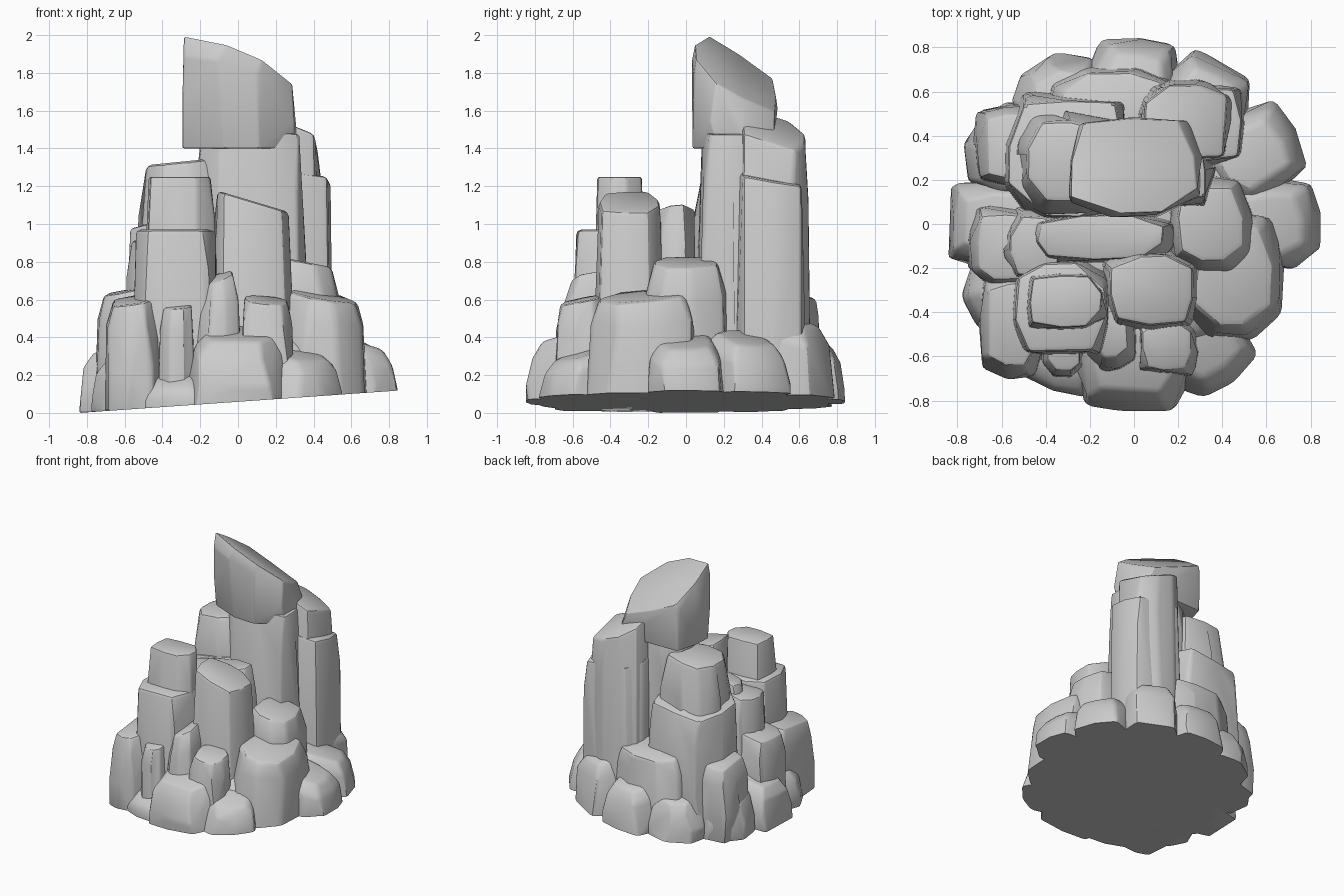
import bpy, bmesh, math, random
from mathutils import Matrix, Vector

random.seed(7)

default_cube = bpy.data.objects.get("Cube")
if default_cube:
    bpy.data.objects.remove(default_cube)

# Single stone colour
GREY = (.6, .6, .6, 1)
stone = bpy.data.materials.new("grey_stone")
stone.use_nodes = True
stone.diffuse_color = GREY
stone.node_tree.nodes["Principled BSDF"].inputs["Base Color"].default_value = GREY

# The ground rises slightly towards the left side of the pile
GROUND_POINT = Vector((-.84, 0, 0))
GROUND_NORMAL = Vector((-.07, 0, 1)).normalized()


def chisel(name, points, bevel):
    """Convex stone with softened edges, trimmed flat at the ground."""
    bm = bmesh.new()
    for point in points:
        bm.verts.new(point)
    hull = bmesh.ops.convex_hull(bm, input=bm.verts[:])
    leftover = {item for item in hull["geom_interior"] + hull["geom_unused"]
                if isinstance(item, bmesh.types.BMVert)}
    bmesh.ops.delete(bm, geom=list(leftover), context="VERTS")
    bmesh.ops.dissolve_limit(bm, angle_limit=math.radians(9),
                             verts=bm.verts[:], edges=bm.edges[:])
    sharp = [edge for edge in bm.edges if edge.calc_face_angle(0) > math.radians(20)]
    bmesh.ops.bevel(bm, geom=sharp, offset=bevel, segments=2, profile=.5,
                    affect="EDGES", clamp_overlap=True)
    bmesh.ops.bisect_plane(bm, geom=bm.verts[:] + bm.edges[:] + bm.faces[:],
                           plane_co=GROUND_POINT, plane_no=GROUND_NORMAL,
                           clear_inner=True)
    rim = [edge for edge in bm.edges if edge.is_boundary]
    if rim:
        bmesh.ops.holes_fill(bm, edges=rim, sides=0)
    bmesh.ops.recalc_face_normals(bm, faces=bm.faces[:])
    mesh = bpy.data.meshes.new(name)
    bm.to_mesh(mesh)
    bm.free()
    mesh.materials.append(stone)
    rock = bpy.data.objects.new(name, mesh)
    bpy.context.collection.objects.link(rock)
    bpy.ops.object.select_all(action="DESELECT")
    rock.select_set(True)
    bpy.context.view_layer.objects.active = rock
    bpy.ops.object.shade_smooth_by_angle(angle=math.radians(28))


def block(name, at, size, top, bottom=0, slope=None, taper=.75, turn=0, sides=9):
    """Tapering block with a rounded, uneven outline and a tilted top."""
    centre = Vector(at)
    if slope is None:
        slope = -.2 * centre.normalized()  # tops fall away from the middle
    tilt = Vector(slope)
    rotation = Matrix.Rotation(turn, 2)
    start = random.random()
    shoulder = (taper + 2) / 3
    points = []
    for level, width in ((0, 1), (.4, 1), (.8, shoulder), (1, taper)):
        for side in range(sides):
            angle = math.tau * (side + start) / sides + random.uniform(-.1, .1)
            across, along = math.cos(angle), math.sin(angle)
            # Superellipse outline, between a circle and a square
            reach = width / math.hypot(across ** 2, along ** 2) ** .6
            reach *= random.uniform(.95, 1.03) / 2
            offset = rotation @ Vector((across * size[0], along * size[1])) * reach
            height = bottom + (top - bottom + tilt.dot(offset)) * level
            points.append((*(centre + offset), height))
    chisel(name, points, bevel=min(size) * .06)


# Leaning pinnacle crowning the tall column
block("pinnacle", at=(0, .26), size=(.6, .45), bottom=1.4, top=1.8,
      slope=(-.4, -.6), taper=.95)

# Tall columns, with a smaller stone capping each stack
block("main_column", at=(.07, .25), size=(.6, .4), top=1.5, slope=(-.1, 0), taper=.85)
block("back_column", at=(.26, .45), size=(.5, .4), top=1.25, taper=.9)
block("back_column_cap", at=(.24, .46), size=(.45, .4), top=1.5,
      slope=(-.4, -.3), taper=.85)
block("left_stack", at=(-.3, .3), size=(.6, .6), top=1, taper=.9)
block("left_stack_cap", at=(-.3, .28), size=(.5, .5), top=1.33, slope=(.1, 0))

# Short columns in front and the ridge behind them
block("front_pillar", at=(.08, -.3), size=(.47, .4), top=1.12,
      slope=(-.3, 0), taper=.8)
block("corner_pillar", at=(-.31, -.35), size=(.4, .3), top=1.25, slope=(0, 0), taper=.8)
block("corner_pillar_foot", at=(-.33, -.38), size=(.46, .45), top=.97,
      slope=(0, 0), taper=.9)
block("ridge", at=(-.15, -.06), size=(.7, .25), top=1.05, taper=.8)
block("ridge_shoulder", at=(-.45, -.1), size=(.3, .35), top=.93)

# Boulders leaning on the columns
block("left_boulder", at=(.35, 0), size=(.4, .45), top=.8)
block("left_front_boulder", at=(.45, -.23), size=(.47, .6), top=.62)
block("back_boulder", at=(-.1, .55), size=(.6, .35), top=.63)
block("right_back_boulder", at=(-.55, .35), size=(.35, .4), top=.6)
block("right_boulder", at=(-.58, -.1), size=(.35, .4), top=.65)
block("right_front_boulder", at=(-.55, -.45), size=(.32, .5), top=.6)
block("front_slab", at=(-.32, -.55), size=(.2, .3), top=.57)
block("front_wedge", at=(-.1, -.5), size=(.25, .35), top=.72, slope=(.4, .2), taper=.6)
block("front_perch", at=(.15, -.55), size=(.3, .3), top=.6, slope=(-.1, .2))

# Outer ring of low stones, counter-clockwise from the left side
ring = {
    "left_stone": .38, "left_back_stone": .4, "back_corner_stone": .5,
    "back_stone": .4, "back_inner_stone": .35, "right_back_stone": .38,
    "right_stone": .36, "right_corner_stone": .32, "right_front_stone": .22,
    "front_stone": .42, "left_front_stone": .32,
}
for index, (name, height) in enumerate(ring.items()):
    angle = index * math.radians(30)
    direction = Vector((math.cos(angle), math.sin(angle)))
    breadth = .54 if name == "front_stone" else .42
    block(name, at=direction * .62, size=(.45, breadth), top=height,
          slope=direction * -.3, taper=.65, turn=angle)

# Hidden core closing the gaps between stones
block("core", at=(0, 0), size=(1.2, 1.2), top=.4, sides=14)
